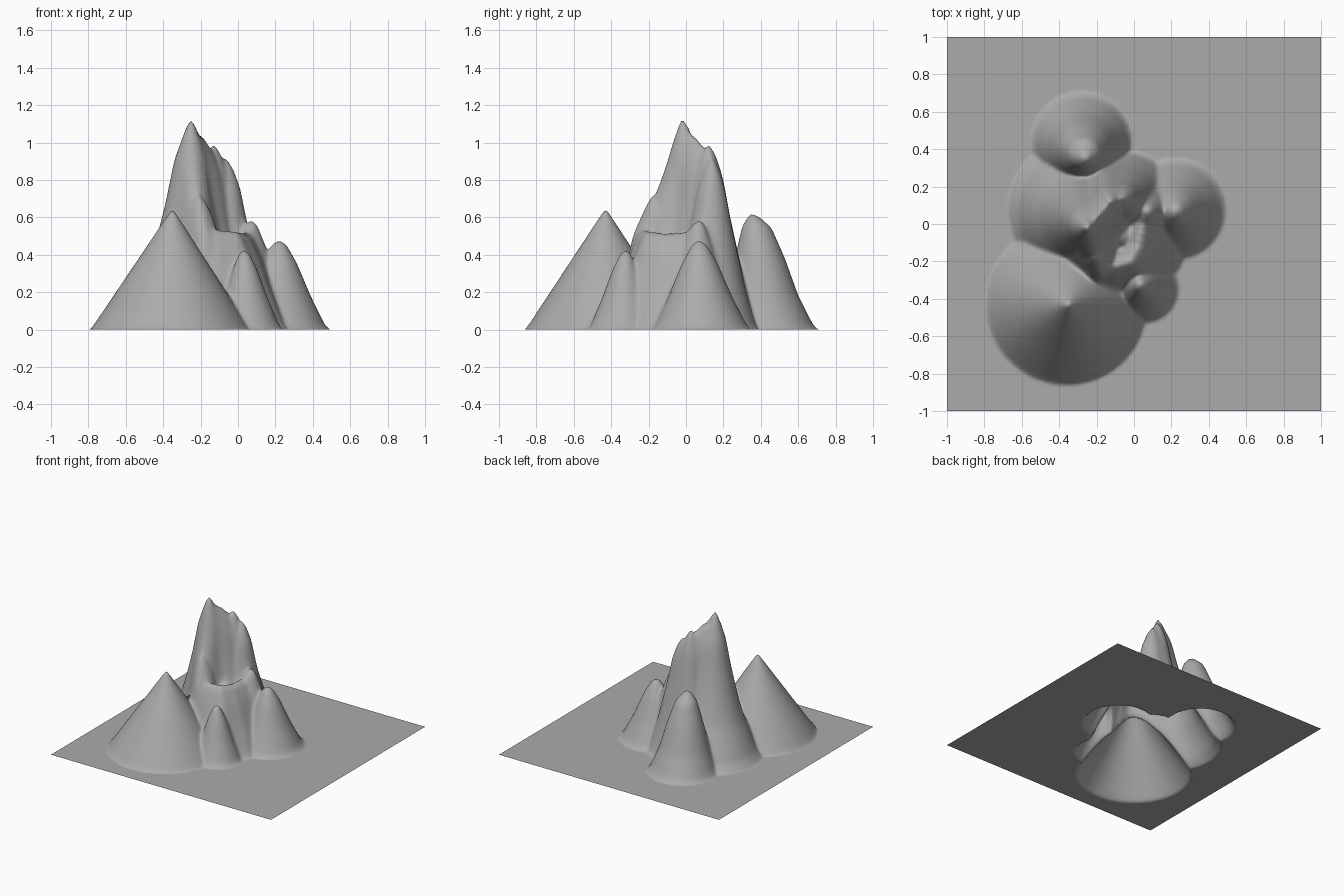
import bpy, bmesh, math
from mathutils import Vector

if "Cube" in bpy.data.objects:
    bpy.data.objects.remove(bpy.data.objects["Cube"])

# Falloff profiles: (share of the way to the foot, share of the height)
CONE = [(0, 1), (0.94, 0.055), (1, 0)]
BELL = [(0, 1), (0.15, 0.94), (0.35, 0.74), (0.62, 0.38), (0.9, 0.06), (1, 0)]
DOME = [(0, 1), (0.12, 0.97), (0.3, 0.88), (0.5, 0.62), (0.7, 0.3), (0.92, 0.05), (1, 0)]
SPIRE = [(0, 1), (0.07, 0.95), (0.17, 0.77), (0.27, 0.6), (0.6, 0.26), (0.88, 0.05), (1, 0)]
PILLAR = [(0, 1), (0.14, 0.93), (0.27, 0.82), (0.4, 0.62), (0.7, 0.24), (0.92, 0.04), (1, 0)]

# Single peaks: tip x, y, height, foot centre x, y, foot radius; then the profile
PEAKS = [
    ((-0.25, -0.02, 1.12, -0.28, 0.08, 0.39), SPIRE),   # summit
    ((-0.08, -0.06, 0.50, -0.06, -0.02, 0.33), BELL),   # hollow below the summit
    ((-0.35, -0.43, 0.65, -0.36, -0.43, 0.43), CONE),   # front left cone
    ((-0.26, 0.35, 0.62, -0.28, 0.44, 0.265), DOME),    # back hill
    ((0.22, 0.07, 0.48, 0.22, 0.08, 0.27), BELL),       # right hill
    ((0.03, -0.32, 0.43, 0.05, -0.34, 0.19), BELL),     # small front hill
]

# Ridges: chains of peaks joined by evenly spaced steps
RIDGES = [
    ([(-0.25, -0.02, 1.10, -0.26, 0.06, 0.33),          # summit to north east pillar
      (-0.19, 0.05, 1.03, -0.16, 0.08, 0.29),
      (-0.14, 0.11, 0.97, -0.12, 0.11, 0.28),
      (-0.13, 0.12, 1.00, -0.12, 0.12, 0.28),
      (-0.10, 0.14, 0.93, -0.08, 0.12, 0.27),
      (-0.065, 0.14, 0.92, -0.05, 0.12, 0.27)], PILLAR),
    ([(-0.25, -0.03, 1.08, -0.25, 0.02, 0.31),          # summit to south shoulder
      (-0.24, -0.08, 0.92, -0.22, -0.03, 0.29),
      (-0.23, -0.14, 0.75, -0.19, -0.09, 0.28),
      (-0.21, -0.18, 0.72, -0.17, -0.13, 0.26),
      (-0.19, -0.24, 0.59, -0.15, -0.18, 0.24)], PILLAR),
    ([(0.07, 0.07, 0.59, 0.06, 0.05, 0.24),             # eastern rim and shelf
      (0.05, 0.02, 0.53, 0.05, 0.01, 0.24),
      (0.02, -0.12, 0.52, 0.04, -0.11, 0.24),
      (-0.02, -0.20, 0.53, 0.00, -0.17, 0.24),
      (-0.12, -0.23, 0.54, -0.10, -0.19, 0.24)], BELL),
]
STEPS = 4


def falloff(s, profile):
    for (s0, f0), (s1, f1) in zip(profile, profile[1:]):
        if s <= s1:
            return f0 + (f1 - f0) * (s - s0) / (s1 - s0)
    return 0.0


def peak_height(p, peak, profile):
    tx, ty, height, cx, cy, radius = peak
    tip, foot = Vector((tx, ty)), Vector((cx, cy))
    d, o = p - tip, tip - foot
    dist = d.length
    if dist < 1e-6:
        return height
    # Distance from the tip to the foot circle along this direction
    b = o.dot(d) / dist
    reach = -b + math.sqrt(b * b - o.length_squared + radius * radius)
    return height * falloff(dist / reach, profile)


def ridge_height(p, chain, profile):
    best = 0.0
    for a, b in zip(chain, chain[1:]):
        for i in range(STEPS + 1):
            t = i / STEPS
            step = [u + (v - u) * t for u, v in zip(a, b)]
            best = max(best, peak_height(p, step, profile))
    return best


def terrain(x, y):
    p, z = Vector((x, y)), 0.0
    heights = [peak_height(p, *peak) for peak in PEAKS]
    heights += [ridge_height(p, *ridge) for ridge in RIDGES]
    for h in heights:
        # Soften the crease where two slopes meet
        blend = 0.06 * min(1, 5 * min(z, h))
        overlap = max(blend - abs(z - h), 0)
        z = max(z, h) + (overlap * overlap / (4 * blend) if blend > 0 else 0)
    return z


rock = bpy.data.materials.new("grey rock")
rock.use_nodes = True
rock.diffuse_color = (0.41, 0.41, 0.41, 1)
rock.node_tree.nodes["Principled BSDF"].inputs["Base Color"].default_value = (0.41, 0.41, 0.41, 1)

# Ground sheet raised into mountains
bm = bmesh.new()
bmesh.ops.create_grid(bm, x_segments=160, y_segments=160, size=1)
for v in bm.verts:
    if -0.82 < v.co.x < 0.55 and -0.9 < v.co.y < 0.75:
        v.co.z = terrain(v.co.x, v.co.y)
bmesh.ops.smooth_vert(bm, verts=[v for v in bm.verts if 0 < v.co.z < 1.0],
                      factor=0.5, use_axis_z=True)
for f in bm.faces:
    f.smooth = True
mesh = bpy.data.meshes.new("mountain_terrain")
bm.to_mesh(mesh)
bm.free()
mesh.materials.append(rock)
terrain_object = bpy.data.objects.new("mountain_terrain", mesh)
bpy.context.collection.objects.link(terrain_object)
